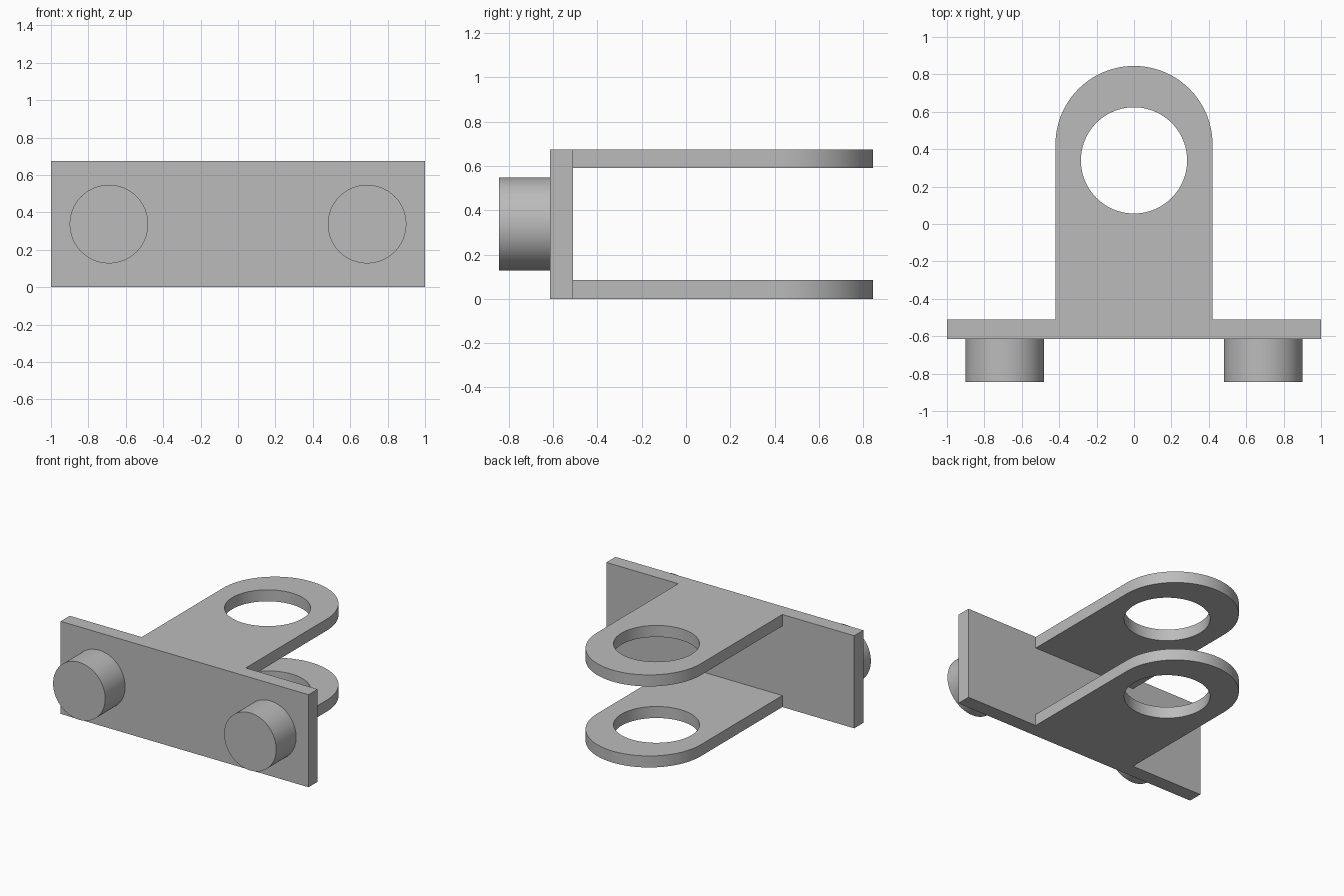
import bpy
import bmesh
from math import sin, cos, pi, radians
from mathutils import Matrix

cube = bpy.data.objects.get("Cube")
if cube:
    bpy.data.objects.remove(cube, do_unlink=True)

HEIGHT = 0.675
PLATE_FRONT, PLATE_BACK = -0.615, -0.51
ARM_HALF, ARM_THICK = 0.42, 0.084
SEGMENTS = 96

grey = bpy.data.materials.new("plain_grey")
grey.use_nodes = True
colour = (0.5, 0.5, 0.5, 1)
grey.diffuse_color = colour
grey.node_tree.nodes["Principled BSDF"].inputs["Base Color"].default_value = colour


def finish(name, bm):
    """Turn a bmesh into a shaded, coloured object."""
    bmesh.ops.recalc_face_normals(bm, faces=bm.faces)
    mesh = bpy.data.meshes.new(name)
    bm.to_mesh(mesh)
    bm.free()
    mesh.materials.append(grey)
    obj = bpy.data.objects.new(name, mesh)
    bpy.context.collection.objects.link(obj)
    bpy.ops.object.select_all(action="DESELECT")
    obj.select_set(True)
    bpy.context.view_layer.objects.active = obj
    bpy.ops.object.shade_smooth_by_angle(angle=radians(30))
    return obj


def arc(cy, radius, sweep, count):
    return [(radius * cos(sweep * i / count), cy + radius * sin(sweep * i / count))
            for i in range(count + 1)]


def arm(name, z):
    """Round-ended flat lug with a bored eye."""
    outline = [(-ARM_HALF, PLATE_BACK), (ARM_HALF, PLATE_BACK)]
    outline += arc(0.425, ARM_HALF, pi, SEGMENTS // 2)
    eye = arc(0.34, 0.284, 2 * pi, SEGMENTS)[:-1]
    bm = bmesh.new()
    edges = []
    for loop in (outline, eye):
        verts = [bm.verts.new((x, y, z)) for x, y in loop]
        edges += [bm.edges.new((verts[i - 1], verts[i])) for i in range(len(verts))]
    bmesh.ops.triangle_fill(bm, edges=edges, use_beauty=True, normal=(0, 0, 1))
    new = bmesh.ops.extrude_face_region(bm, geom=bm.faces[:])["geom"]
    top = [v for v in new if isinstance(v, bmesh.types.BMVert)]
    bmesh.ops.translate(bm, verts=top, vec=(0, 0, ARM_THICK))
    return finish(name, bm)


def peg(name, x):
    """Round stud standing out of the front of the plate."""
    front = -0.845
    place = Matrix.Translation((x, (front + PLATE_FRONT) / 2, HEIGHT / 2))
    bm = bmesh.new()
    bmesh.ops.create_cone(bm, cap_ends=True, segments=SEGMENTS, radius1=0.21,
                          radius2=0.21, depth=PLATE_FRONT - front,
                          matrix=place @ Matrix.Rotation(pi / 2, 4, "X"))
    return finish(name, bm)


# Mounting plate
bm = bmesh.new()
bmesh.ops.create_cube(
    bm, size=1,
    matrix=Matrix.Translation((0, (PLATE_FRONT + PLATE_BACK) / 2, HEIGHT / 2))
    @ Matrix.Diagonal((2, PLATE_BACK - PLATE_FRONT, HEIGHT, 1)))
finish("mounting_plate", bm)

# Two parallel lugs, flush with the plate's edges
arm("lower_arm", 0)
arm("upper_arm", HEIGHT - ARM_THICK)

# Pair of studs
for side, sign in (("left", 1), ("right", -1)):
    peg(side + "_peg", sign * 0.69)
